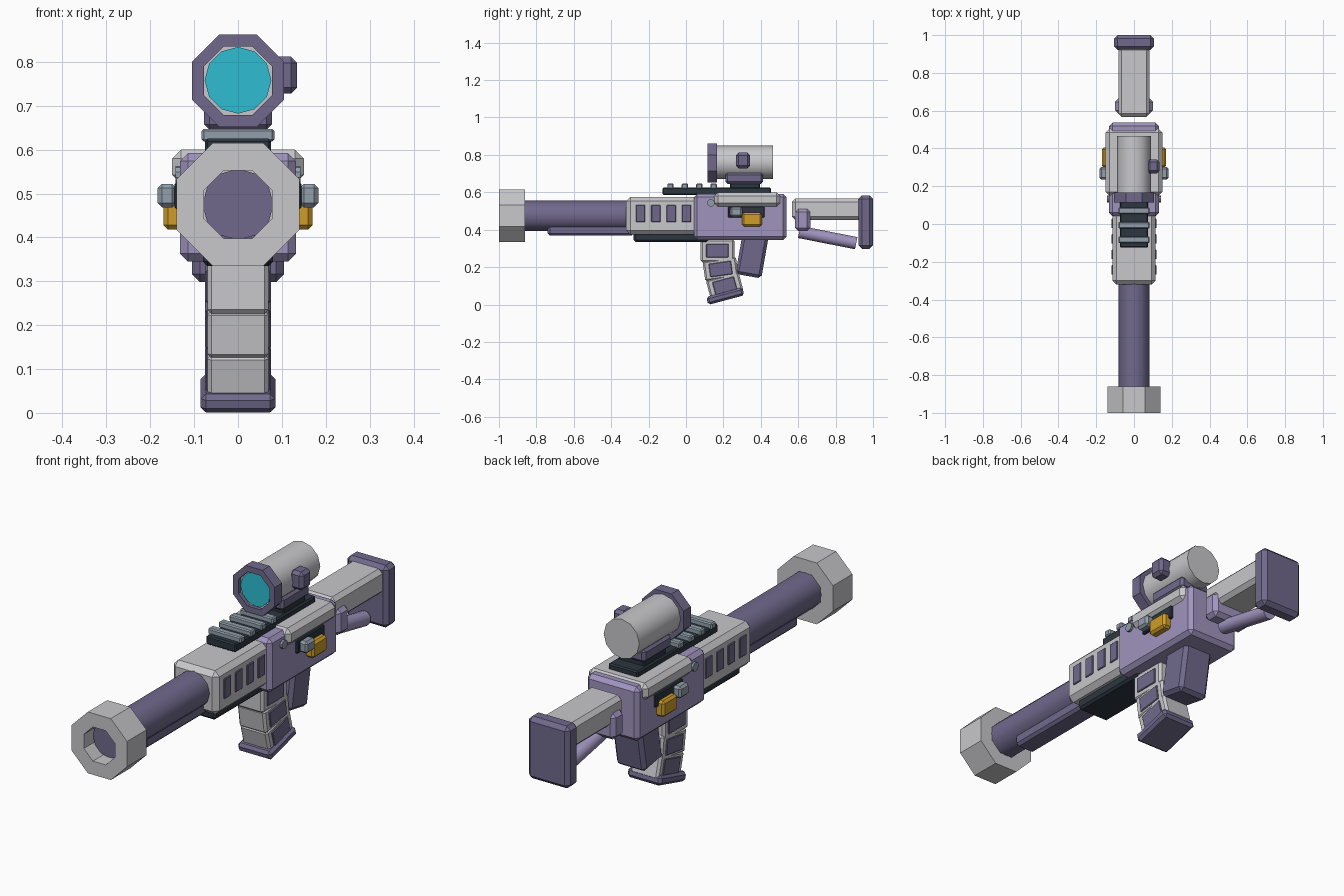
import bpy, bmesh, math
from mathutils import Matrix, Vector

if "Cube" in bpy.data.objects:
    bpy.data.objects.remove(bpy.data.objects["Cube"])


def material(name, rgb):
    m = bpy.data.materials.new(name)
    lin = [(c / 255 / 12.92) if c < 10 else ((c / 255 + 0.055) / 1.055) ** 2.4 for c in rgb]
    m.diffuse_color = (*lin, 1)
    m.use_nodes = True
    m.node_tree.nodes["Principled BSDF"].inputs["Base Color"].default_value = m.diffuse_color
    return m


DARK = material("dark purple", (112, 105, 140))
LILAC = material("light purple", (160, 148, 190))
GREY = material("light grey", (200, 200, 204))
NAVY = material("dark navy", (44, 54, 64))
SLATE = material("slate grey", (146, 159, 172))
GOLD = material("gold", (208, 158, 40))
CYAN = material("cyan", (46, 190, 210))


def finish(name, bm, mat, mirror=False, smooth=False):
    bmesh.ops.recalc_face_normals(bm, faces=bm.faces)
    me = bpy.data.meshes.new(name)
    bm.to_mesh(me)
    bm.free()
    me.materials.append(mat)
    ob = bpy.data.objects.new(name, me)
    bpy.context.collection.objects.link(ob)
    if mirror:
        ob.modifiers.new("mirror", 'MIRROR')
    if smooth:
        bpy.ops.object.select_all(action='DESELECT')
        ob.select_set(True)
        bpy.context.view_layer.objects.active = ob
        bpy.ops.object.shade_smooth_by_angle(angle=math.radians(35))
    return ob


def box(name, mat, x, y, z, bevel=0.01, tilt=0, mirror=False):
    """Chamfered box from (min, max) ranges, tilted about its own x axis."""
    bm = bmesh.new()
    size = [r[1] - r[0] for r in (x, y, z)]
    mid = Vector([(r[0] + r[1]) / 2 for r in (x, y, z)])
    bmesh.ops.create_cube(bm, size=1)
    bmesh.ops.scale(bm, vec=size, verts=bm.verts)
    if bevel:
        bmesh.ops.bevel(bm, geom=bm.edges[:], offset=bevel, segments=1, affect='EDGES')
    bm.transform(Matrix.Translation(mid) @ Matrix.Rotation(math.radians(tilt), 4, 'X'))
    return finish(name, bm, mat, mirror)


def rod(name, mat, a, b, r, sides=12, mirror=False):
    """Cylinder between two points."""
    bm = bmesh.new()
    a, b = Vector(a), Vector(b)
    bmesh.ops.create_cone(bm, cap_ends=True, segments=sides, radius1=r, radius2=r, depth=(b - a).length)
    bm.transform(Matrix.Translation((a + b) / 2) @ (b - a).to_track_quat('Z', 'Y').to_matrix().to_4x4())
    return finish(name, bm, mat, mirror, True)


def octagon_ring(name, mat, z, outer, inner, y0, y1):
    """Octagonal tube along y; outer and inner are flat-side distances."""
    bm = bmesh.new()
    loops = []
    for ap, y in ((outer, y0), (outer, y1), (inner, y1), (inner, y0)):
        r = ap / math.cos(math.pi / 8)
        angles = [(i + 0.5) * math.pi / 4 for i in range(8)]
        loops.append([bm.verts.new((r * math.cos(t), y, z + r * math.sin(t))) for t in angles])
    for k in range(4):
        p, q = loops[k], loops[(k + 1) % 4]
        for i in range(8):
            j = (i + 1) % 8
            bm.faces.new((p[i], p[j], q[j], q[i]))
    return finish(name, bm, mat)


# Barrel group
octagon_ring("muzzle", GREY, 0.475, 0.14, 0.078, -1.0, -0.86)
rod("barrel", DARK, (0, -0.93, 0.475), (0, -0.28, 0.475), 0.081)
box("under_barrel_bar", DARK, (-0.05, 0.05), (-0.74, -0.28), (0.368, 0.44), 0.012)

# Handguard with side windows
box("handguard", GREY, (-0.115, 0.115), (-0.32, 0.08), (0.375, 0.575), 0.022)
for i in range(4):
    y = -0.268 + i * 0.082
    box(f"handguard_window_{i + 1}", DARK, (0.108, 0.12), (y, y + 0.05), (0.44, 0.532), 0.003, mirror=True)
box("handguard_under_plate", NAVY, (-0.08, 0.08), (-0.28, 0.12), (0.335, 0.39), 0.01)

# Receiver
box("receiver", LILAC, (-0.132, 0.132), (0.042, 0.537), (0.345, 0.592), 0.018)
box("receiver_cover", GREY, (-0.15, 0.15), (0.15, 0.505), (0.522, 0.6), 0.02)
rod("cover_pin", SLATE, (0.11, 0.133, 0.543), (0.143, 0.133, 0.543), 0.02, 10, True)
box("side_port", NAVY, (0.12, 0.145), (0.225, 0.42), (0.465, 0.525), 0.004, mirror=True)
box("side_knob", SLATE, (0.14, 0.183), (0.235, 0.302), (0.468, 0.522), 0.01, mirror=True)
box("side_button", GOLD, (0.125, 0.17), (0.3, 0.405), (0.418, 0.492), 0.01, mirror=True)

# Top rail
box("rail_base", NAVY, (-0.075, 0.075), (-0.125, 0.455), (0.585, 0.625), 0.006)
for i in range(4):
    y = -0.1 + i * 0.077
    box(f"rail_slat_{i + 1}", SLATE, (-0.083, 0.083), (y, y + 0.034), (0.618, 0.647), 0.005)

# Scope
box("scope_clamp", NAVY, (-0.065, 0.065), (0.235, 0.395), (0.615, 0.66), 0.005)
box("scope_mount", DARK, (-0.077, 0.077), (0.21, 0.412), (0.645, 0.705), 0.012)
rod("scope_tube", GREY, (0, 0.132, 0.76), (0, 0.465, 0.76), 0.09)
octagon_ring("scope_hood", DARK, 0.757, 0.105, 0.078, 0.115, 0.167)
rod("scope_lens", CYAN, (0, 0.127, 0.758), (0, 0.14, 0.758), 0.076)
box("scope_knob", DARK, (0.07, 0.135), (0.268, 0.342), (0.728, 0.812), 0.014)

# Curved magazine made of three segments, with side panels
for i, (y, z, h, tilt) in enumerate(((0.168, 0.288, 0.125, 0), (0.185, 0.19, 0.11, 8), (0.207, 0.1, 0.11, 15))):
    box(f"magazine_segment_{i + 1}", GREY, (-0.07, 0.07), (y - 0.09, y + 0.09),
        (z - h / 2, z + h / 2), 0.01, tilt)
    box(f"magazine_panel_{i + 1}", DARK, (0.062, 0.075), (y - 0.06, y + 0.06),
        (z - 0.036, z + 0.036), 0.003, tilt, True)
box("magazine_base", DARK, (-0.085, 0.085), (0.11, 0.31), (0.023, 0.067), 0.012, 15)

# Rear grip
box("grip", DARK, (-0.075, 0.075), (0.283, 0.423), (0.15, 0.375), 0.016, -10)

# Stock
box("stock", GREY, (-0.083, 0.083), (0.567, 0.94), (0.452, 0.567), 0.018)
box("stock_collar", LILAC, (-0.1, 0.1), (0.583, 0.665), (0.392, 0.512), 0.018)
rod("stock_strut", LILAC, (0, 0.605, 0.388), (0, 0.91, 0.328), 0.033)
box("butt_plate", DARK, (-0.105, 0.105), (0.922, 1.0), (0.298, 0.582), 0.018)
